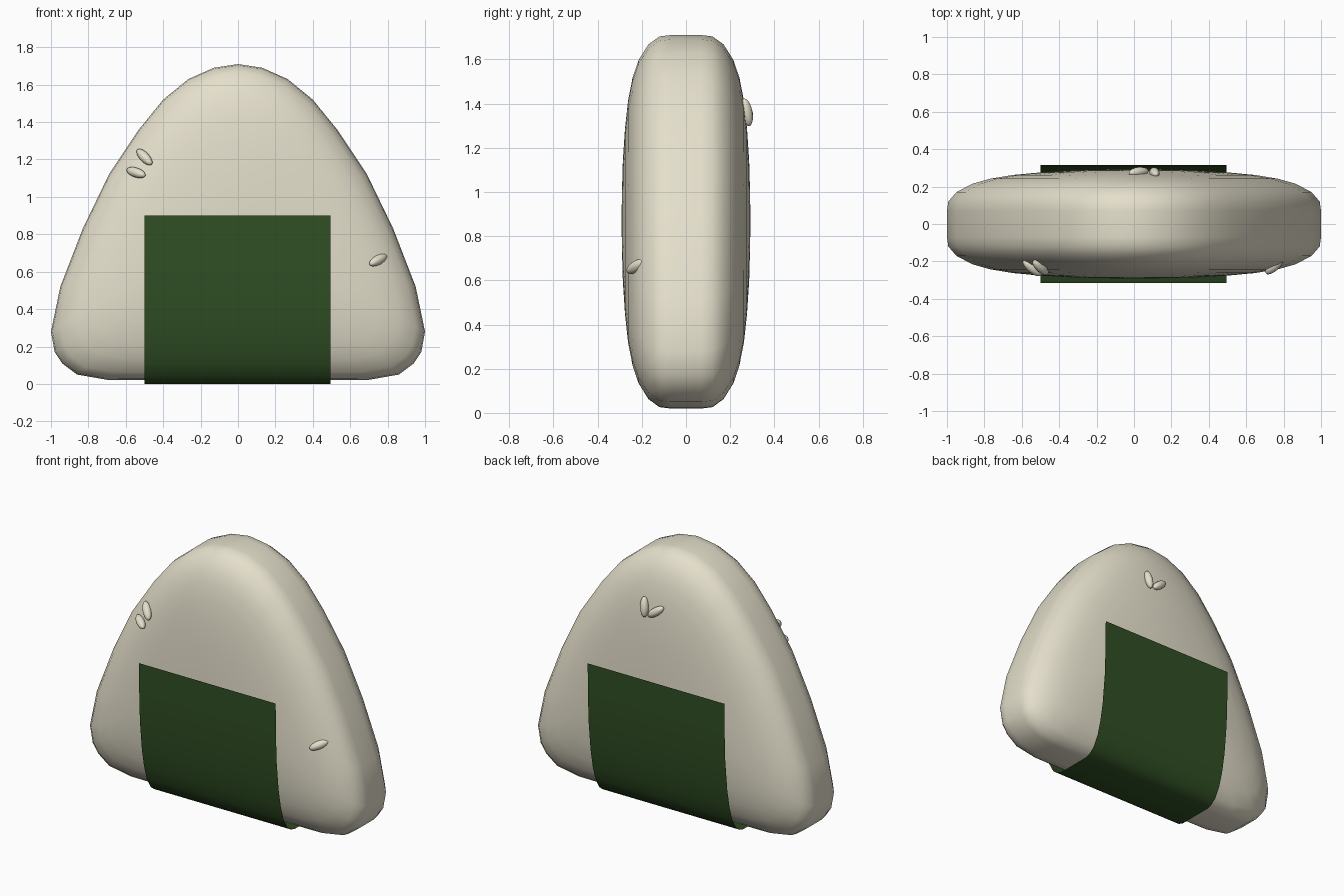
import bpy, bmesh
from mathutils import Vector, Matrix

if "Cube" in bpy.data.objects:
    bpy.data.objects.remove(bpy.data.objects["Cube"])


def material(name, rgb):
    m = bpy.data.materials.new(name)
    m.diffuse_color = (*rgb, 1)
    m.use_nodes = True
    m.node_tree.nodes["Principled BSDF"].inputs["Base Color"].default_value = m.diffuse_color
    return m


RICE = material("rice cream", (0.78, 0.74, 0.60))
GREEN = material("seaweed green", (0.03, 0.08, 0.018))


def finish(bm, name, mat):
    me = bpy.data.meshes.new(name)
    for f in bm.faces:
        f.smooth = True
    bm.to_mesh(me)
    bm.free()
    me.materials.append(mat)
    ob = bpy.data.objects.new(name, me)
    bpy.context.collection.objects.link(ob)
    return ob


# Rice body: rounded triangle outline, shrunk towards its centre in depth steps
half = [(0.35, 0.02), (0.7, 0.022), (0.86, 0.05), (0.94, 0.11), (0.98, 0.17),
        (1.0, 0.28), (0.95, 0.52), (0.83, 0.83), (0.69, 1.12), (0.53, 1.36),
        (0.40, 1.52), (0.265, 1.63), (0.13, 1.69)]
outline = [(0, 0.02)] + half + [(0, 1.71)] + [(-x, z) for x, z in reversed(half)]
steps = [(0.07, 1.0), (0.12, 0.993), (0.17, 0.95), (0.215, 0.865), (0.242, 0.77),
         (0.262, 0.65), (0.276, 0.5), (0.286, 0.32), (0.29, 0.15)]
levels = [(-y, s) for y, s in reversed(steps)] + steps
CZ = 0.87

bm = bmesh.new()
rings = [[bm.verts.new((x * s, y, CZ + (z - CZ) * s)) for x, z in outline]
         for y, s in levels]
n = len(outline)
for a, b in zip(rings, rings[1:]):
    for i in range(n):
        j = (i + 1) % n
        bm.faces.new((a[i], a[j], b[j], b[i]))
for ring, y in ((rings[0], -0.292), (rings[-1], 0.292)):
    tip = bm.verts.new((0, y, CZ))
    for i in range(n):
        bm.faces.new((ring[i], ring[(i + 1) % n], tip))
bmesh.ops.recalc_face_normals(bm, faces=bm.faces)
finish(bm, "rice_body", RICE)

# Seaweed wrap: thin sheet running down the front, under and up the back
side = [(0.315, 0.9), (0.313, 0.72), (0.306, 0.52), (0.285, 0.32), (0.262, 0.2),
        (0.235, 0.11), (0.195, 0.04), (0.16, 0.013), (0.12, 0.0)]
path = [(-y, z) for y, z in side] + list(reversed(side))
bm = bmesh.new()
rows = [[bm.verts.new((x, y, z)) for x in (-0.5, 0.495)] for y, z in path]
for a, b in zip(rows, rows[1:]):
    bm.faces.new((a[0], b[0], b[1], a[1]))
finish(bm, "seaweed_wrap", GREEN)

# Loose rice grains: stretched spheres, given by centre and long axis
grains = [((-0.50, -0.232, 1.213), (0.08, -0.075, -0.085)),
          ((-0.545, -0.235, 1.13), (0.09, -0.075, -0.03)),
          ((0.75, -0.225, 0.663), (0.09, 0.08, 0.05)),
          ((0.11, 0.275, 1.36), (0.015, -0.02, 0.11)),
          ((0.025, 0.278, 1.35), (-0.085, -0.01, 0.065))]
for k, (centre, axis) in enumerate(grains):
    rot = Vector(axis).to_track_quat('Z', 'Y').to_matrix().to_4x4()
    mat = Matrix.Translation(centre) @ rot @ Matrix.Diagonal((0.026, 0.026, 0.064, 1))
    bm = bmesh.new()
    bmesh.ops.create_uvsphere(bm, u_segments=16, v_segments=10, radius=1, matrix=mat)
    bmesh.ops.recalc_face_normals(bm, faces=bm.faces)
    finish(bm, f"rice_grain_{k + 1}", RICE)

for f in bpy.data.objects["seaweed_wrap"].data.polygons:
    # make sure the sheet faces outwards
    if f.normal.dot(f.center - Vector((0, 0, 0.87))) < 0:
        f.flip()
